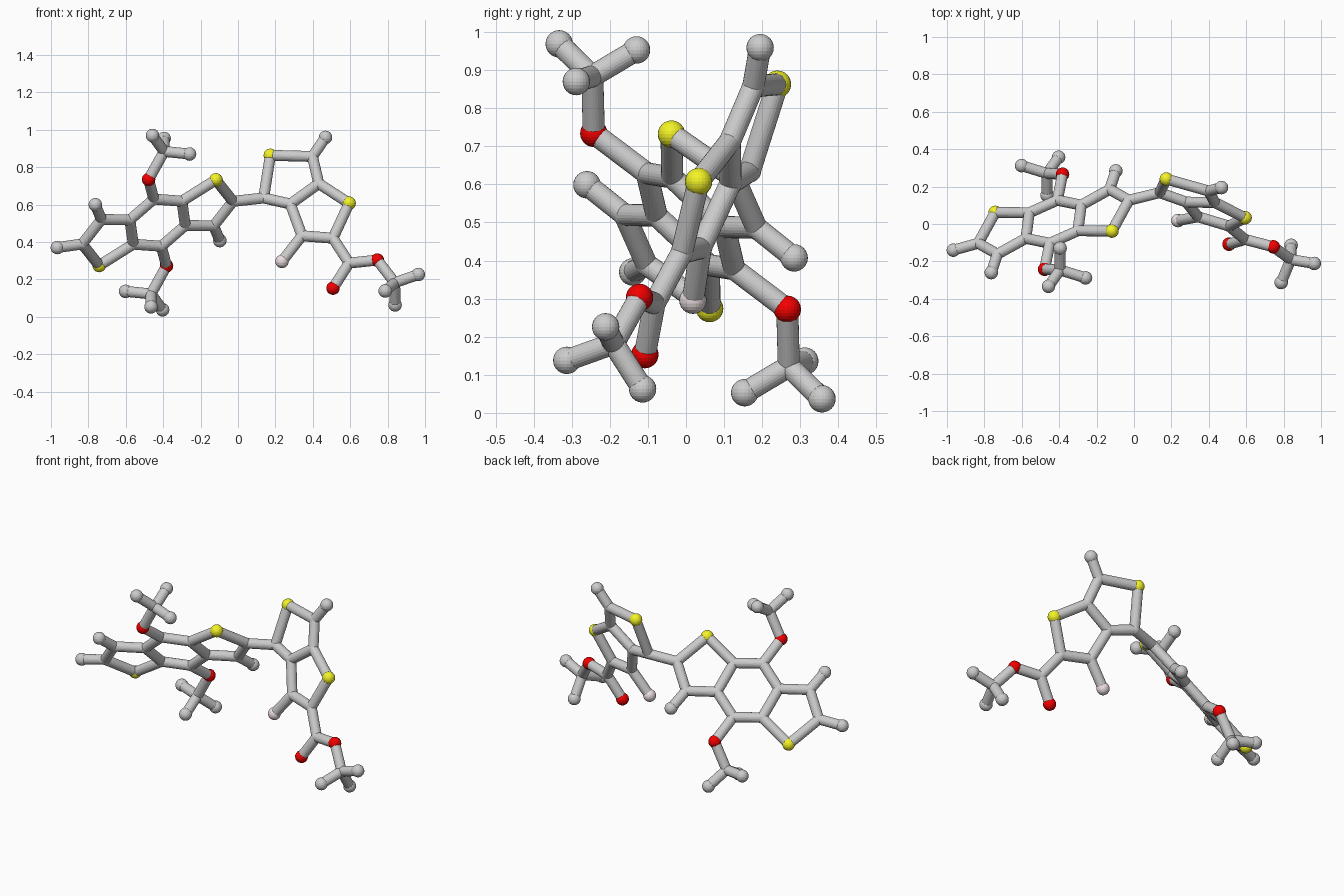
import bpy, bmesh
from mathutils import Vector

if "Cube" in bpy.data.objects:
    bpy.data.objects.remove(bpy.data.objects["Cube"])

BOND_R, JOINT_R, BALL_R = 0.029, 0.030, 0.036
SIDES = 24


def material(name, rgb):
    m = bpy.data.materials.new(name)
    m.diffuse_color = (*rgb, 1)
    m.use_nodes = True
    m.node_tree.nodes["Principled BSDF"].inputs["Base Color"].default_value = m.diffuse_color
    return m


def ball_mesh(name, radius, mat=None):
    me = bpy.data.meshes.new(name)
    bm = bmesh.new()
    bmesh.ops.create_uvsphere(bm, u_segments=SIDES, v_segments=SIDES // 2, radius=radius)
    bm.to_mesh(me)
    bm.free()
    if mat:
        me.materials.append(mat)
    return me


# Ball types: grey joint, grey end ball, and the coloured balls
KINDS = {
    "c": ("joint", ball_mesh("joint", JOINT_R)),
    "h": ("end_ball", ball_mesh("end_ball", BALL_R)),
    "s": ("sulfur_ball", ball_mesh("sulfur_ball", BALL_R, material("yellow", (0.9, 0.9, 0.02)))),
    "o": ("oxygen_ball", ball_mesh("oxygen_ball", BALL_R, material("red", (0.9, 0.0, 0.0)))),
    "f": ("fluorine_ball", ball_mesh("fluorine_ball", BALL_R, material("pale_pink", (0.85, 0.74, 0.75)))),
}

# Left three-ring plate: one half as offsets from its centre, the other is its point mirror
CENTRE = Vector((-0.43, 0.012, 0.503))
half = {
    "c_tip": (0.403, 0.115, 0.114), "s_ring": (0.312, -0.050, 0.229),
    "c_top": (0.130, -0.048, 0.115), "c_low": (0.148, 0.089, -0.015),
    "c_side": (0.300, 0.173, -0.017), "h_side": (0.333, 0.272, -0.096),
    "c_mid": (0.020, 0.115, -0.126), "o_arm": (0.048, 0.254, -0.231),
    "c_arm": (-0.035, 0.258, -0.381), "h_arm1": (-0.171, 0.300, -0.367),
    "h_arm2": (0.027, 0.345, -0.466), "h_arm3": (-0.035, 0.142, -0.450),
}
half_bonds = ("c_tip s_ring, s_ring c_top, c_top c_low, c_low c_side, c_side c_tip, "
              "c_side h_side, c_low c_mid, c_mid o_arm, o_arm c_arm, "
              "c_arm h_arm1, c_arm h_arm2, c_arm h_arm3")

atoms, bonds = {}, []
for tag, sign in (("+", 1), ("-", -1)):
    for n, p in half.items():
        atoms[n + tag] = CENTRE + sign * Vector(p)
    bonds += [[n + tag for n in b.split()] for b in half_bonds.split(",")]
bonds += [["c_mid+", "c_top-"], ["c_mid-", "c_top+"]]

# Right two-ring plate (flat, so y follows from x and z)
plate = {
    "c_link": (0.137, 0.635), "s_a": (0.173, 0.863), "c_a": (0.398, 0.857),
    "h_a": (0.468, 0.959), "c_b": (0.432, 0.712), "c_d": (0.280, 0.603),
    "s_b": (0.594, 0.607), "c_e": (0.508, 0.420), "c_f": (0.342, 0.433),
    "f_end": (0.235, 0.296), "c_g": (0.594, 0.287),
}
for n, (x, z) in plate.items():
    atoms[n] = Vector((x, 0.24 - 0.272 * (x - 0.172) + 0.3616 * (z - 0.862), z))

# Far left end ball and the right-hand side arm
for n, p in {
    "h_left": (-0.966, -0.140, 0.370),
    "o_g1": (0.508, -0.108, 0.153), "o_g2": (0.745, -0.122, 0.303),
    "c_h": (0.838, -0.190, 0.182), "h_h1": (0.964, -0.211, 0.226),
    "h_h2": (0.787, -0.313, 0.138), "h_h3": (0.840, -0.114, 0.063),
}.items():
    atoms[n] = Vector(p)
right_bonds = ("c_tip- h_left, c_tip+ c_link, c_link s_a, s_a c_a, c_a h_a, c_a c_b, c_b c_d, "
               "c_d c_link, c_b s_b, s_b c_e, c_e c_f, c_f c_d, c_f f_end, c_e c_g, "
               "c_g o_g1, c_g o_g2, o_g2 c_h, c_h h_h1, c_h h_h2, c_h h_h3")
bonds += [b.split() for b in right_bonds.split(",")]

# Place the balls
for n, p in atoms.items():
    name, me = KINDS[n[0]]
    ob = bpy.data.objects.new(name, me)
    ob.location = p
    bpy.context.collection.objects.link(ob)

# Rods between the balls: one shared unit cylinder, stretched along z
rod = bpy.data.meshes.new("rod")
bm = bmesh.new()
bmesh.ops.create_cone(bm, cap_ends=True, segments=SIDES, radius1=BOND_R, radius2=BOND_R, depth=1)
bm.to_mesh(rod)
bm.free()
for a, b in bonds:
    d = atoms[b] - atoms[a]
    ob = bpy.data.objects.new("rod", rod)
    ob.location = (atoms[a] + atoms[b]) / 2
    ob.rotation_euler = d.to_track_quat("Z", "Y").to_euler()
    ob.scale = (1, 1, d.length)
    bpy.context.collection.objects.link(ob)
